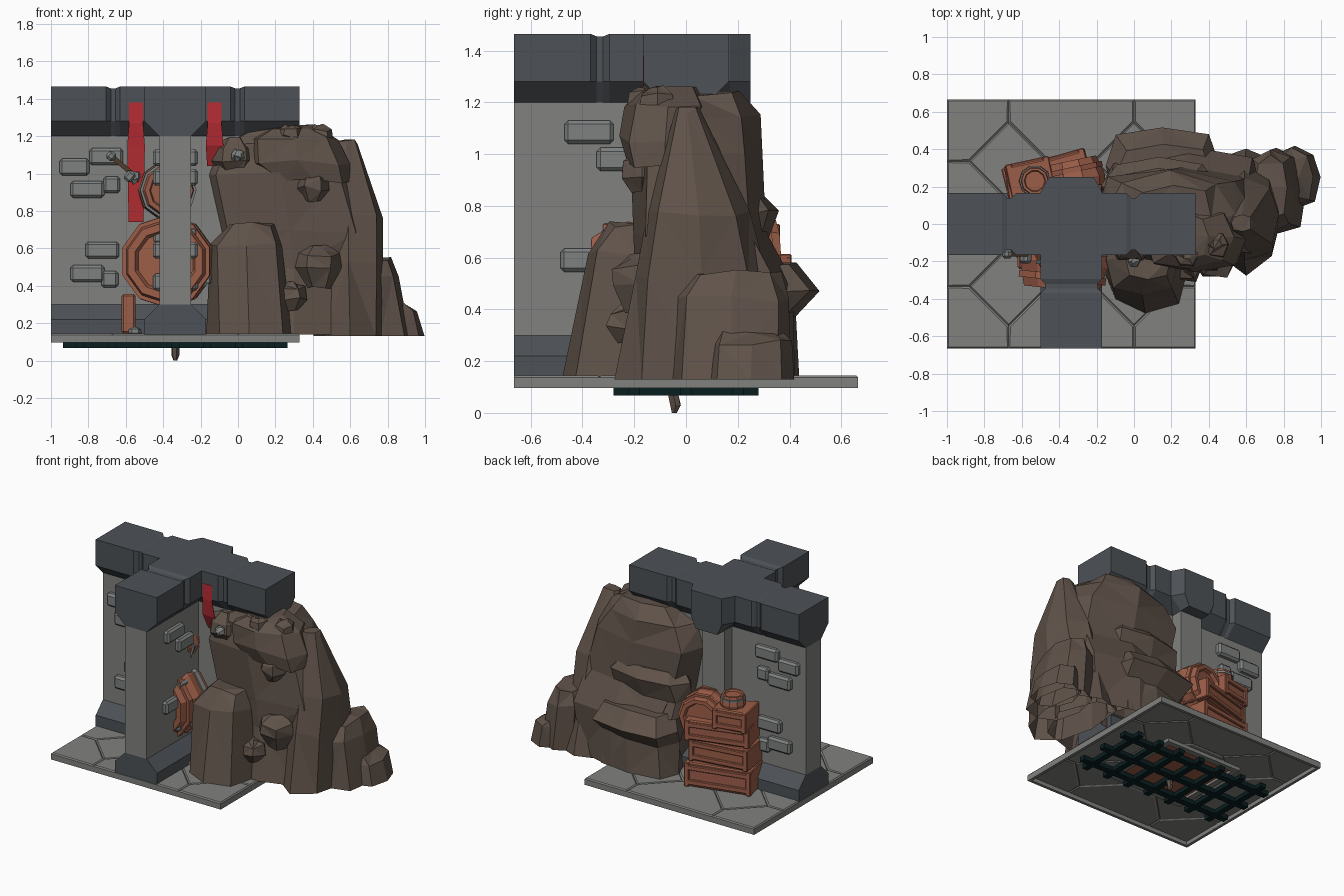
import bpy, bmesh, math, random
from mathutils import Vector, Matrix, Euler

cube = bpy.data.objects.get("Cube")
if cube:
    bpy.data.objects.remove(cube, do_unlink=True)
random.seed(4)


def material(name, red, green, blue):
    mat = bpy.data.materials.new(name)
    mat.use_nodes = True
    colour = (red, green, blue, 1)
    mat.diffuse_color = colour
    mat.node_tree.nodes["Principled BSDF"].inputs["Base Color"].default_value = colour
    return mat


stone = material("wall grey", .22, .22, .21)
slate = material("slate blue grey", .075, .085, .095)
brick_grey = material("brick grey", .21, .22, .22)
rock = material("rock brown", .115, .085, .067)
wood = material("reddish wood", .33, .11, .065)
red = material("banner red", .48, .027, .035)
iron = material("grate dark green", .003, .013, .014)
handle = material("dark wood", .08, .045, .025)

HUB = Vector((-.335, 0, 0))
HALF = .665


def finish(name, bm, mat):
    bmesh.ops.recalc_face_normals(bm, faces=bm.faces)
    mesh = bpy.data.meshes.new(name)
    bm.to_mesh(mesh)
    bm.free()
    mesh.materials.append(mat)
    obj = bpy.data.objects.new(name, mesh)
    bpy.context.collection.objects.link(obj)
    return obj


def loft(name, rings, mat, matrix=Matrix(), jagged=False):
    """Skin a row of equal point rings; jagged ones are triangulated and open below."""
    bm = bmesh.new()
    rows = [[bm.verts.new(matrix @ Vector(p)) for p in ring] for ring in rings]
    count = len(rows[0])
    for low, high in zip(rows, rows[1:]):
        for k in range(count):
            n = (k + 1) % count
            bm.faces.new((low[k], low[n], high[n], high[k]))
    bm.faces.new(rows[-1])
    if jagged:
        bmesh.ops.triangulate(bm, faces=bm.faces)
    else:
        bm.faces.new(rows[0])
    return finish(name, bm, mat)


def box(name, centre, size, mat, turn=Matrix(), bevel=0):
    bm = bmesh.new()
    place = turn @ Matrix.Translation(centre) @ Matrix.Diagonal((*size, 1))
    bmesh.ops.create_cube(bm, size=1, matrix=place)
    if bevel:
        bmesh.ops.bevel(bm, geom=bm.edges, offset=bevel, segments=1, affect='EDGES')
    return finish(name, bm, mat)


# Floor slab with an open underside, edge rim and trapdoor frame
box("floor_slab", HUB + Vector((0, 0, .134)), (1.33, 1.33, .006), stone)


def square_frame(name, half, width, low, high):
    for k in range(4):
        turn = Matrix.Translation(HUB) @ Matrix.Rotation(k * math.pi / 2, 4, 'Z')
        box(name, (half - width / 2, 0, (low + high) / 2), (width, 2 * half, high - low), stone, turn)


square_frame("floor_rim", HALF, .02, .097, .137)
square_frame("trapdoor_frame", .3, .04, .1, .134)
box("trapdoor", HUB + Vector((0, 0, .124)), (.53, .53, .014), wood)


# Floor tiles: cut-corner cells with diamonds at their shared corners
def tile(points):
    for level, depth in ((.137, .008), (.131, -.006)):
        bm = bmesh.new()
        face = bm.faces.new([bm.verts.new(HUB + Vector((x, y, level))) for x, y in points])
        bm.normal_update()
        if face.normal.z < 0:
            face.normal_flip()
        bmesh.ops.inset_individual(bm, faces=[face], thickness=.01, depth=depth)
        finish("floor_tile", bm, stone)


CUT = .21
lines = [-HALF, -.335, .335, HALF]
for x0, x1 in zip(lines, lines[1:]):
    for y0, y1 in zip(lines, lines[1:]):
        points = []
        for x, y, first in ((x0, y0, 1), (x1, y0, 0), (x1, y1, 1), (x0, y1, 0)):
            if abs(x) < .5 and abs(y) < .5:
                along_x = (x + (CUT if x == x0 else -CUT), y)
                along_y = (x, y + (CUT if y == y0 else -CUT))
                points += [along_y, along_x] if first else [along_x, along_y]
            else:
                points.append((x, y))
        tile(points)
for x in (-.335, .335):
    for y in (-.335, .335):
        tile([(x - CUT, y), (x, y - CUT), (x + CUT, y), (x, y + CUT)])

# Drain grate and the claw hanging below it
for k in range(3):
    box("grate_long_bar", HUB + Vector((0, (k - 1) * .2, .083)), (1.2, .045, .032), iron)
for k in range(7):
    box("grate_cross_bar", HUB + Vector(((k - 3) * .17, 0, .083)), (.042, .56, .03), iron)
claw = [[(HUB.x + r * math.cos(a), y + r * math.sin(a), z) for a in range(6)]
        for z, y, r in ((0, -.045, .01), (.03, -.04, .022), (.12, -.06, .02))]
loft("hanging_claw", claw, rock)


# Walls, footings and cap beams: arms leaving a common hub
def mirrored(t, outline):
    return [(t, w, z) for w, z in outline] + [(t, -w, z) for w, z in reversed(outline)]


def cap(t, inset=0, drop=0):
    return mirrored(t, [(.085, 1.2), (.165 - inset, 1.28), (.165 - inset, 1.465 - drop)])


long_bricks = [(.54, 1.035, .16), (.37, 1.09, .18), (.47, .915, .18), (.34, .94, .09),
               (.39, .59, .18), (.47, .465, .18), (.35, .435, .09)]
bricks = {"north": [], "west": long_bricks, "east": long_bricks,
          "south": [(.375, 1.085, .19), (.26, .98, .17), (.39, .59, .19), (.25, .67, .15), (.27, .42, .17)]}
for name, angle in (("east", 0), ("north", 90), ("west", 180), ("south", 270)):
    turn = Matrix.Translation(HUB) @ Matrix.Rotation(math.radians(angle), 4, 'Z')
    if name == "north":
        length, wall_end = .25, .17
        sections = [cap(0), cap(.17), cap(.25, .045)]
    else:
        length = wall_end = HALF
        sections = [cap(0), cap(.295), cap(.32, .025, .01), cap(.345, .025, .01), cap(.37), cap(HALF)]
    for side in (-1, 1):
        for r, z, w in bricks[name]:
            box(name + "_brick", (r, side * .09, z), (w, .06, .09), brick_grey, turn, .014)
    loft(name + "_beam", sections, slate, turn)
    box(name + "_wall", (wall_end / 2, 0, .75), (wall_end, .17, .9), stone, turn)
    foot = [(.165, .14), (.165, .22), (.085, .3)]
    loft(name + "_footing", [mirrored(0, foot), mirrored(length, foot)], slate, turn)

# Banners draped down from the beam
for x, end in ((-.545, .74), (-.125, 1.04)):
    bm = bmesh.new()
    rows = [[bm.verts.new((x + s * w, y, z)) for s in (-1, 1)]
            for y, z, w in ((-.167, 1.38, .037), (-.167, 1.27, .037), (-.15, 1.15, .047), (-.1, end, .04))]
    for a, b in zip(rows, rows[1:]):
        bm.faces.new((a[0], a[1], b[1], b[0]))
    banner = finish("banner", bm, red)
    banner.modifiers.new("cloth", 'SOLIDIFY').thickness = .004


# Barrels with recessed lids and a pair of hoops
def barrel(name, centre, tilt, radius, half, hoops):
    place = Matrix.Translation(centre) @ Euler([math.radians(a) for a in tilt]).to_matrix().to_4x4()

    def ring(r, t):
        return [(r * radius * math.cos(k * math.pi / 5), r * radius * math.sin(k * math.pi / 5), t * half)
                for k in range(10)]
    loft(name, [ring(.62, -.8), ring(.68, -1), ring(.84, -1), ring(1, 0),
                ring(.84, 1), ring(.68, 1), ring(.62, .8)], wood, place)
    for t, mat in zip((-.55, .55), hoops):
        loft(name + "_hoop", [ring(.98, t - .13), ring(.98, t + .13)], mat, place)


barrel("front_barrel", (-.375, -.21, .53), (90, 18, -6), .25, .14, (brick_grey, wood))
barrel("upper_barrel", (-.38, -.14, .91), (90, 0, 8), .155, .08, (brick_grey, brick_grey))
barrel("rear_barrel", (-.32, .23, .61), (90, 0, 12), .17, .11, (wood, wood))
barrel("rear_keg", (-.53, .23, .75), (0, 0, 0), .085, .06, (wood, brick_grey))

# Crates: planked boxes stacked behind the wall
for x, y, z, width, height, angle in ((-.46, .24, .23, .46, .17, 14), (-.47, .23, .395, .42, .15, 9),
                                      (-.45, .24, .545, .44, .14, 16), (-.55, .23, .66, .22, .14, 12)):
    turn = Matrix.Translation((x, y, z)) @ Matrix.Rotation(math.radians(angle), 4, 'Z')
    box("crate", (0, 0, 0), (width, .2, height), wood, turn, .008)
    for side in (-1, 1):
        for level in (-.3, .3):
            box("crate_batten", (0, side * .1, height * level), (width, .025, .035), wood, turn, .005)
        box("crate_end", (side * width * .46, 0, 0), (.035, .225, height), wood, turn, .005)
box("front_leg", (-.585, -.18, .25), (.075, .12, .21), wood, bevel=.01)

# Torch leaning from its bracket
torch = Matrix.Translation((-.62, -.16, 1.045)) @ Matrix.Rotation(math.radians(40), 4, 'Y')
box("torch_handle", (0, 0, 0), (.13, .025, .025), handle, torch)
box("torch_head", (-.075, 0, 0), (.05, .05, .05), brick_grey, torch, .014)
box("torch_bracket", (.07, 0, -.02), (.05, .1, .06), brick_grey, torch, .012)


# Rocks: jagged lofts through levels of (z, x range, y range)
def boulder(name, levels, sides=8, mat=rock):
    rings = []
    for z, x0, x1, y0, y1 in levels:
        ring = []
        for k in range(sides):
            a = 2 * math.pi * k / sides
            push = random.uniform(.97, 1) if k % 2 == 0 else random.uniform(.96, 1.16)
            ring.append(((x0 + x1) / 2 + (x1 - x0) / 2 * math.cos(a) * push,
                         (y0 + y1) / 2 + (y1 - y0) / 2 * math.sin(a) * push,
                         z + random.uniform(-.015, .015) * (z > .2)))
        rings.append(ring)
    loft(name, rings, mat, jagged=True)


boulder("main_rock", [(.14, -.1, .7, -.27, .43), (.5, -.12, .72, -.2, .42), (.7, -.16, .72, -.21, .31),
                      (1, -.22, .66, -.22, .3), (1.15, -.17, .55, -.2, .29), (1.23, 0, .42, -.15, .21)])
boulder("peak_rock", [(.13, .4, .8, -.28, .41), (.52, .4, .78, -.2, .32), (.77, .4, .78, -.15, .25),
                      (1.17, .52, .64, -.04, .05)])
boulder("front_block", [(.14, -.17, .29, -.48, .02), (.62, -.15, .24, -.38, 0), (.73, -.05, .2, -.3, -.05)])
boulder("top_slab", [(.96, .2, .6, -.23, .06), (1.06, .04, .6, -.26, .1),
                     (1.18, .06, .54, -.24, .1), (1.25, .16, .4, -.19, .06)])
boulder("side_rock", [(.13, .6, .92, -.06, .41), (.44, .6, .86, -.05, .4), (.54, .64, .82, .02, .37)])
boulder("low_rock", [(.13, .72, 1, .08, .42), (.27, .72, .96, .1, .41), (.32, .74, .88, .12, .38)])
boulder("rear_ledge", [(.14, -.14, .45, .1, .44), (.36, -.14, .48, .1, .43),
                       (.46, -.16, .46, .1, .52), (.57, -.1, .42, .1, .43)])
boulder("rear_shelf", [(.55, -.18, .4, .05, .36), (.66, -.18, .42, .05, .31),
                       (.77, -.18, .45, .05, .36), (.84, -.12, .38, .05, .3)])


def knob(name, x, y, z, r, mat=rock):
    boulder(name, [(z + h * r, x - r * s, x + r * s, y - r * s, y + r * s)
                   for h, s in ((-.8, .5), (-.1, 1), (.5, .9), (.8, .4))], 6, mat)


for x, y, z, r in ((.43, -.17, .5, .13), (.4, -.17, .93, .09), (.44, -.11, 1.2, .07), (.28, -.16, 1.2, .07),
                   (.28, -.22, .34, .09), (-.02, -.08, 1.08, .13)):
    knob("rock_knob", x, y, z, r)
for x, y, z in ((0, -.2, 1.09), (-.17, -.25, .43), (-.55, -.12, .98), (-.2, -.3, .15), (-.55, -.3, .15)):
    knob("stone_chip", x, y, z, .035, brick_grey)
